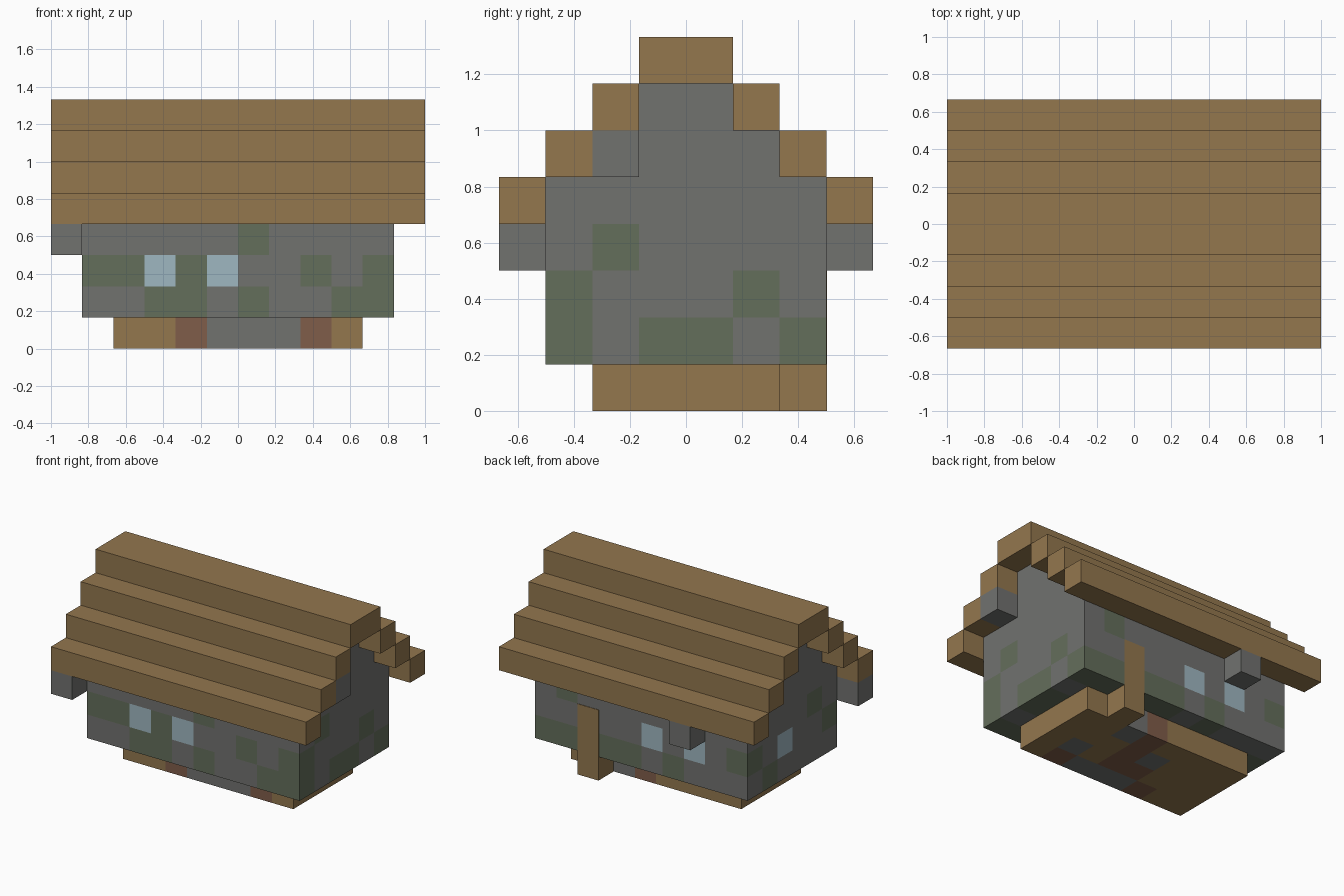
import bpy
import bmesh
from mathutils import Vector
from itertools import product

cube = bpy.data.objects.get("Cube")
if cube:
    bpy.data.objects.remove(cube, do_unlink=True)

U = 1 / 6  # size of one building block


def material(name, colour):
    m = bpy.data.materials.new(name)
    m.use_nodes = True
    m.diffuse_color = (*colour, 1)
    bsdf = m.node_tree.nodes["Principled BSDF"]
    bsdf.inputs["Base Color"].default_value = (*colour, 1)
    bsdf.inputs["Roughness"].default_value = 0.9
    return m


MATS = {
    "s": material("grey_stone", (0.165, 0.168, 0.159)),
    "m": material("mossy_stone", (0.127, 0.156, 0.105)),
    "p": material("wood_plank", (0.292, 0.184, 0.076)),
    "w": material("pale_window", (0.347, 0.474, 0.533)),
    "r": material("red_brick", (0.216, 0.109, 0.067)),
}
KEYS = list(MATS)


def finish(name, bm, keys):
    mesh = bpy.data.meshes.new(name)
    bm.to_mesh(mesh)
    bm.free()
    for k in keys:
        mesh.materials.append(MATS[k])
    obj = bpy.data.objects.new(name, mesh)
    bpy.context.collection.objects.link(obj)
    return obj


def box(name, lo, hi, key):
    """Plain box between two corners given in blocks."""
    lo, hi = Vector(lo), Vector(hi)
    bm = bmesh.new()
    bmesh.ops.create_cube(bm, size=1)
    for v in bm.verts:
        v.co = U * ((lo + hi) / 2 + v.co * (hi - lo))
    return finish(name, bm, [key])


def patchwork_box(name, lo, hi, block_key):
    """Box whose faces are split into blocks, each coloured by block_key."""
    bm = bmesh.new()
    for axis, side in product(range(3), (0, 1)):
        a, b = (axis + 1) % 3, (axis + 2) % 3
        for i, j in product(range(lo[a], hi[a]), range(lo[b], hi[b])):
            corners = []
            for di, dj in ((0, 0), (1, 0), (1, 1), (0, 1)):
                p = Vector()
                p[axis], p[a], p[b] = (lo, hi)[side][axis], i + di, j + dj
                corners.append(bm.verts.new(p * U))
            face = bm.faces.new(corners if side else corners[::-1])
            cell = [0, 0, 0]
            cell[axis] = hi[axis] - 1 if side else lo[axis]
            cell[a], cell[b] = i, j
            face.material_index = KEYS.index(block_key(*cell))
    bmesh.ops.remove_doubles(bm, verts=bm.verts, dist=0.001)
    return finish(name, bm, KEYS)


# Wall patterns, lowest row first; long walls run along x, end walls along y
FRONT = ["..mm.m..mm", "mmwmw..m.m", ".....m...."]
BACK = ["...m.mm.mm", "m.w.w.....", "........m."]
RIGHT_END = ["m.mm.m", "m...m.", ".m...."]
LEFT_END = ["....m.", "m..w.m", ".m...."]


def wall_key(x, y, z):
    if z > 3:
        return "s"
    if y == -3:
        key = FRONT[z - 1][x + 5]
    elif y == 2:
        key = BACK[z - 1][x + 5]
    elif x == 4:
        key = RIGHT_END[z - 1][y + 3]
    elif x == -5:
        key = LEFT_END[z - 1][y + 3]
    else:
        key = "s"
    return key.replace(".", "s")


# Floor pattern, front row first
FLOOR = ["pprsssrp", "ppprrpsp", "pppsrppp", "pppprspp"]

patchwork_box("house_walls", (-5, -3, 1), (5, 3, 5), wall_key)
patchwork_box("floor_base", (-4, -2, 0), (4, 2, 1), lambda x, y, z: FLOOR[y + 2][x + 4])

# Stepped gable above the walls
for step in (1, 2):
    half = 3 - step
    box(f"gable_step_{step}", (-5, -half, 4 + step), (5, half, 5 + step), "s")

# Stepped roof, mirrored front to back, with a ridge beam
for step in range(3):
    outer = 4 - step
    box(f"roof_step_front_{step}", (-6, -outer, 4 + step), (6, 1 - outer, 5 + step), "p")
    box(f"roof_step_back_{step}", (-6, outer - 1, 4 + step), (6, outer, 5 + step), "p")
box("roof_ridge", (-6, -1, 7), (6, 1, 8), "p")

# Wooden post, just proud of the back wall
box("back_post", (2, 2, 0), (3, 3.02, 3), "p")

# Loose stone blocks under the roof
for name, corner in (
    ("front_eave_stone", (-6, -4, 3)),
    ("back_eave_stone", (-3, 3, 3)),
    ("gable_end_stone", (5, -2, 5)),
):
    box(name, corner, [c + 1 for c in corner], "s")
